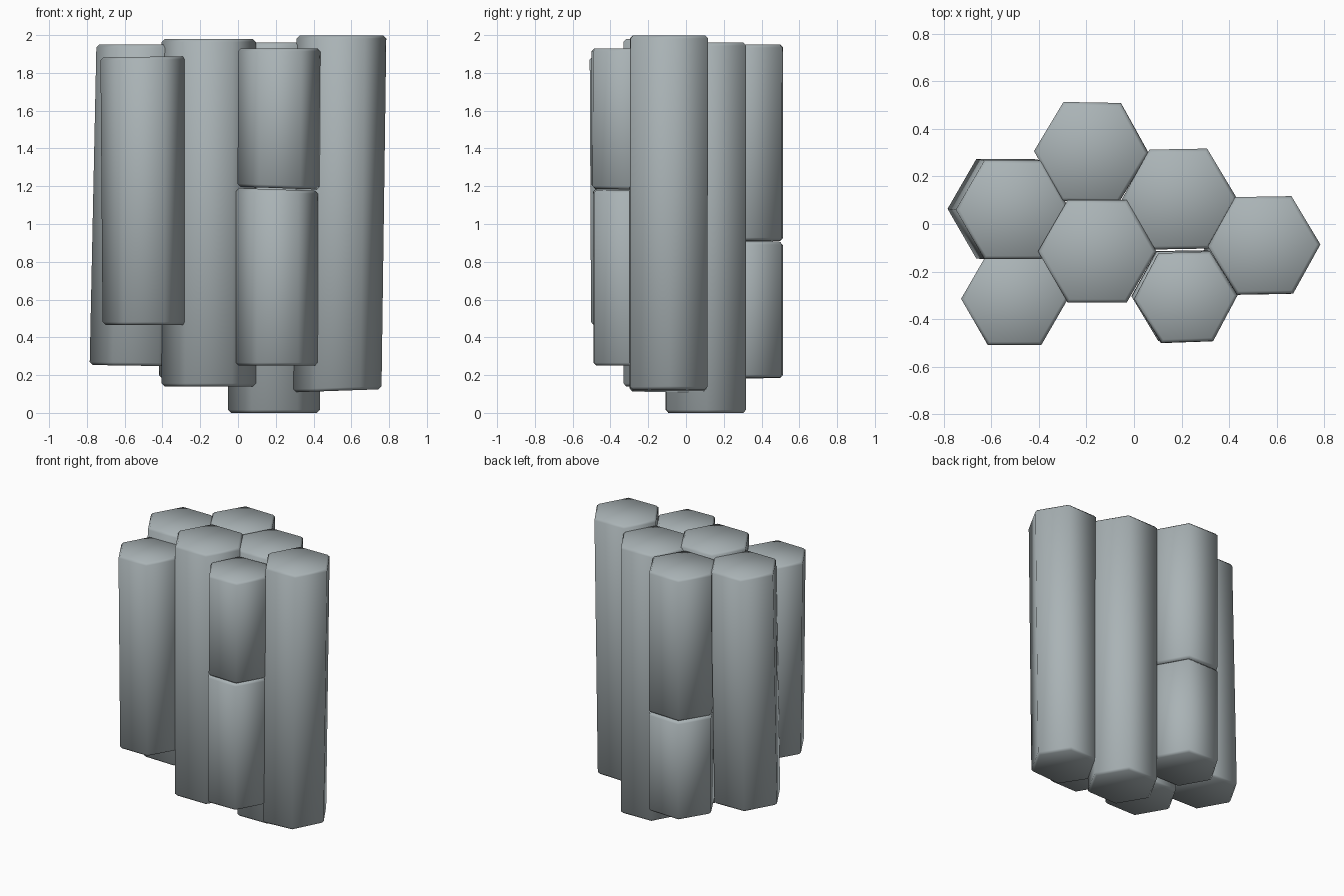
import bpy, bmesh, math

if "Cube" in bpy.data.objects:
    bpy.data.objects.remove(bpy.data.objects["Cube"])

stone = bpy.data.materials.new("basalt_grey")
stone.diffuse_color = (0.40, 0.45, 0.465, 1)
stone.use_nodes = True
stone.node_tree.nodes["Principled BSDF"].inputs["Base Color"].default_value = stone.diffuse_color


def column(name, low, high, r0, r1, turn=0, tilt0=0, tilt1=0, bev=0.016):
    """Hexagonal prism lofted from low to high centre, with chamfered ends.
    turn is in degrees; tilt is the x slope of each end."""
    bm = bmesh.new()
    specs = [(low, r0 - bev, 0, tilt0), (low, r0, bev, tilt0),
             (high, r1, -bev, tilt1), (high, r1 - bev, 0, tilt1)]
    rings = []
    for (cx, cy, cz), r, dz, tilt in specs:
        ring = []
        for i in range(6):
            a = math.radians(60 * i + turn)
            x, y = r * math.cos(a), r * math.sin(a)
            ring.append(bm.verts.new((cx + x, cy + y, cz + dz + tilt * x)))
        rings.append(ring)
    for a, b in zip(rings, rings[1:]):
        for i in range(6):
            j = (i + 1) % 6
            bm.faces.new((a[i], a[j], b[j], b[i]))
    bm.faces.new(rings[0][::-1])
    bm.faces.new(rings[-1])
    for f in bm.faces:
        f.smooth = True
    me = bpy.data.meshes.new(name)
    bm.to_mesh(me)
    bm.free()
    me.materials.append(stone)
    ob = bpy.data.objects.new(name, me)
    bpy.context.collection.objects.link(ob)


# Rear columns
column("back_column_lower", (-0.178, 0.303, 0.185), (-0.178, 0.303, 0.905), 0.240, 0.240, -1, 0.01, 0.01)
column("back_column_upper", (-0.180, 0.303, 0.91), (-0.180, 0.303, 1.95), 0.240, 0.241, -1, 0.01)
column("back_right_column", (0.190, 0.105, 0.0), (0.190, 0.105, 1.96), 0.243, 0.243, 1)

# Middle columns
column("centre_column", (-0.155, -0.115, 0.14), (-0.155, -0.115, 1.98), 0.249, 0.249)
column("left_column", (-0.543, 0.064, 0.25), (-0.510, 0.060, 1.95), 0.242, 0.240, 0, -0.015)
column("right_column", (0.525, -0.093, 0.117), (0.548, -0.090, 1.998), 0.235, 0.237, 1, 0.035)

# Front columns
column("front_left_column", (-0.497, -0.312, 0.465), (-0.503, -0.315, 1.885), 0.220, 0.225, 0, 0, 0.012)
column("front_right_column_lower", (0.206, -0.300, 0.25), (0.207, -0.302, 1.183), 0.217, 0.217, 1, 0, -0.035)
column("front_right_column_upper", (0.215, -0.310, 1.190), (0.218, -0.308, 1.93), 0.217, 0.218, 2, -0.035)
